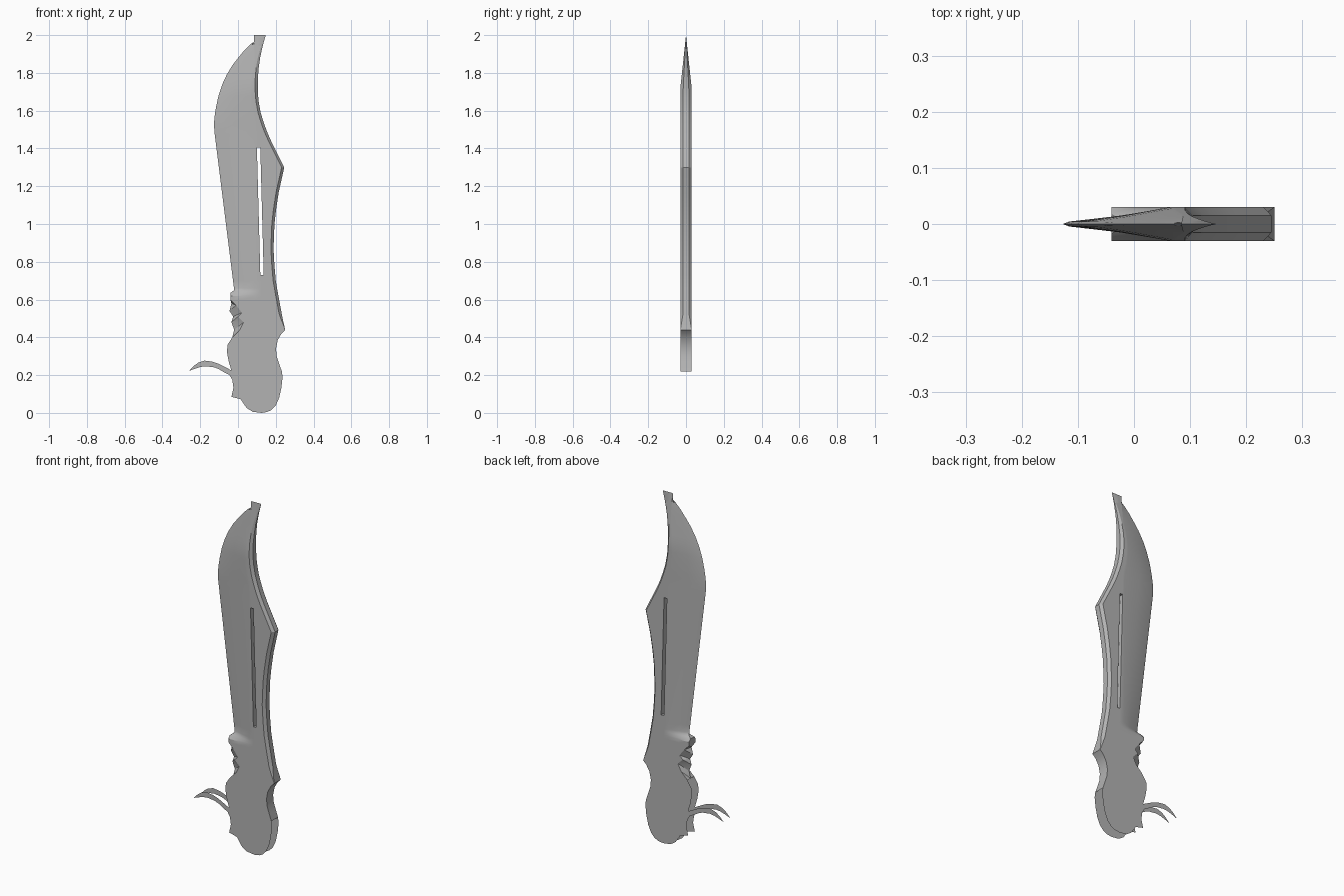
import bpy, bmesh

if "Cube" in bpy.data.objects:
    bpy.data.objects.remove(bpy.data.objects["Cube"])

HALF = 0.03          # half thickness of the steel
GUARD = 0.6          # height where the blade meets the handle
HEEL = 0.44          # lower end of the chamfered spine
SLOT = (0.73, 1.405)

steel = bpy.data.materials.new("grey steel")
steel.use_nodes = True
grey = (0.45, 0.45, 0.45, 1)
steel.diffuse_color = grey
steel.node_tree.nodes["Principled BSDF"].inputs["Base Color"].default_value = grey

# Outlines as (height, x), from bottom to top
EDGE = [(.44, -.04), (.62, -.04), (.635, -.04), (.65, -.02), (1.49, -.125), (1.53, -.127),
        (1.57, -.124), (1.62, -.116), (1.68, -.103), (1.74, -.083), (1.79, -.06),
        (1.84, -.03), (1.88, .001), (1.92, .034), (1.95, .064), (1.98, .107), (2, .147)]
SPINE = [(.44, .25), (.5, .236), (.56, .225), (.63, .212), (.7, .2), (.78, .193), (.87, .188),
         (1, .193), (1.08, .202), (1.17, .216), (1.3, .245), (1.39, .2), (1.44, .175),
         (1.49, .153), (1.54, .135), (1.59, .12), (1.65, .109), (1.7, .105), (1.77, .105),
         (1.83, .11), (1.88, .117), (1.94, .13), (2, .147)]


def lookup(table, z):
    for (z0, x0), (z1, x1) in zip(table, table[1:]):
        if z <= z1:
            return x0 + (x1 - x0) * (z - z0) / (z1 - z0)
    return table[-1][1]


def clamp(v):
    return max(0, min(1, v))


def finish(bm, name):
    bmesh.ops.remove_doubles(bm, verts=bm.verts, dist=1e-5)
    bmesh.ops.recalc_face_normals(bm, faces=bm.faces)
    mesh = bpy.data.meshes.new(name)
    bm.to_mesh(mesh)
    bm.free()
    mesh.materials.append(steel)
    obj = bpy.data.objects.new(name, mesh)
    bpy.context.collection.objects.link(obj)
    bpy.ops.object.select_all(action="DESELECT")
    obj.select_set(True)
    bpy.context.view_layer.objects.active = obj
    bpy.ops.object.shade_smooth_by_angle(angle=0.4)
    return obj


def section(z):
    """Half cross-section of the blade from cutting edge to spine, as (x, half thickness)."""
    left, right = lookup(EDGE, z), lookup(SPINE, z)
    wide = right - left
    h = HALF * clamp((2 - z) / .28)
    full = clamp((.655 - z) / .035)          # bevel fades out at the guard
    bevel = lambda y: y + (h - y) * full
    fade = clamp((z - HEEL) / .09)
    flat = right - min(.014, .1 * wide) * fade
    ridge = min(.09, left + .8 * wide)
    s0 = min(.1 + (SLOT[1] - z) * .027, ridge + (flat - ridge) / 3)
    s1 = min(s0 + .018, ridge + (flat - ridge) * .67)
    tip = min(.012, .1 * wide)
    return [(left, bevel(0)), (left + tip, bevel(.15 * h)),
            (left + .5 * (ridge - left), bevel(.5 * h)), (ridge, h),
            (s0, h), (s1, h), (flat, h), (right, h * (1 - .5 * fade))]


# Blade: lofted sections with a through slot and a chamfered spine
bm = bmesh.new()
heights = sorted({z for z, x in EDGE + SPINE} | {.53, GUARD, .628, .642, .66, *SLOT})
rings = []
for z in heights:
    half = section(z)
    ring = [(x, -y) for x, y in half] + [(x, y) for x, y in reversed(half)]
    rings.append([bm.verts.new((x, y, z)) for x, y in ring])
count = len(rings[0])
for z, low, up in zip(heights, rings, rings[1:]):
    in_slot = SLOT[0] <= z < SLOT[1]
    for i in range(count):
        j = (i + 1) % count
        if (z < GUARD and i not in (6, 7, 8)) or (in_slot and i in (4, 10)):
            continue
        bm.faces.new((low[i], low[j], up[j], up[i]))
    if in_slot:
        for a, b in ((4, 11), (5, 10)):
            bm.faces.new((low[a], low[b], up[b], up[a]))
for z in SLOT:
    r = rings[heights.index(z)]
    bm.faces.new((r[4], r[5], r[10], r[11]))
finish(bm, "blade")

# Handle plate: two flat sides, walled only along the upper back
bm = bmesh.new()
back = [(.178, .016), (.2, .04), (.218, .08), (.23, .135), (.236, .19), (.232, .22), (.218, .26),
        (.205, .3), (.201, .34), (.21, .385), (.23, .42)]
top = [(section(z)[6][0], z) for z in heights if HEEL <= z <= GUARD]
notches = [(-.04, .6), (-.01, .57), (.02, .53), (.0, .51), (.03, .48), (.01, .44), (-.03, .4)]
ridges = [(-.04, .6), (-.035, .58), (-.045, .54), (-.025, .51), (-.035, .48), (-.02, .44), (-.03, .4)]
front = [(-.056, .36), (-.058, .32), (-.05, .275), (-.035, .225), (-.045, .2), (-.03, .175),
         (-.024, .133), (-.035, .085), (.015, .072), (.025, .055), (.045, .027), (.077, .006),
         (.125, 0), (.155, .005)]
outline = back + top + notches + front
sides = [[bm.verts.new((x, y, z)) for x, z in outline] for y in (-HALF, HALF)]
for side in sides:
    bm.faces.new(side)
for i in range(5, len(back)):
    bm.faces.new((sides[0][i], sides[0][i + 1], sides[1][i + 1], sides[1][i]))

# Finger notches: scalloped facets rising to a middle ridge
start = len(back) + len(top)
middle = [bm.verts.new((x, 0, z)) for x, z in ridges]
for side in sides:
    for i in range(len(middle) - 1):
        a, b = side[start + i], side[start + i + 1]
        bm.faces.new((a, b, middle[i + 1]))
        bm.faces.new((a, middle[i + 1], middle[i]))
finish(bm, "handle")

# Spurs: a thin curved hook on each side of the handle
upper = [(-.035, .225), (-.077, .247), (-.105, .261), (-.135, .271), (-.178, .277),
         (-.21, .266), (-.235, .248), (-.257, .225)]
lower = [(-.045, .2), (-.077, .217), (-.1, .231), (-.125, .241), (-.172, .247),
         (-.2, .243), (-.225, .235), (-.257, .223)]
for name, y in (("front_spur", -HALF), ("back_spur", HALF)):
    bm = bmesh.new()
    a, b = [[bm.verts.new((x, y, z)) for x, z in row] for row in (upper, lower)]
    for i in range(len(a) - 1):
        bm.faces.new((a[i], a[i + 1], b[i + 1], b[i]))
    finish(bm, name)
